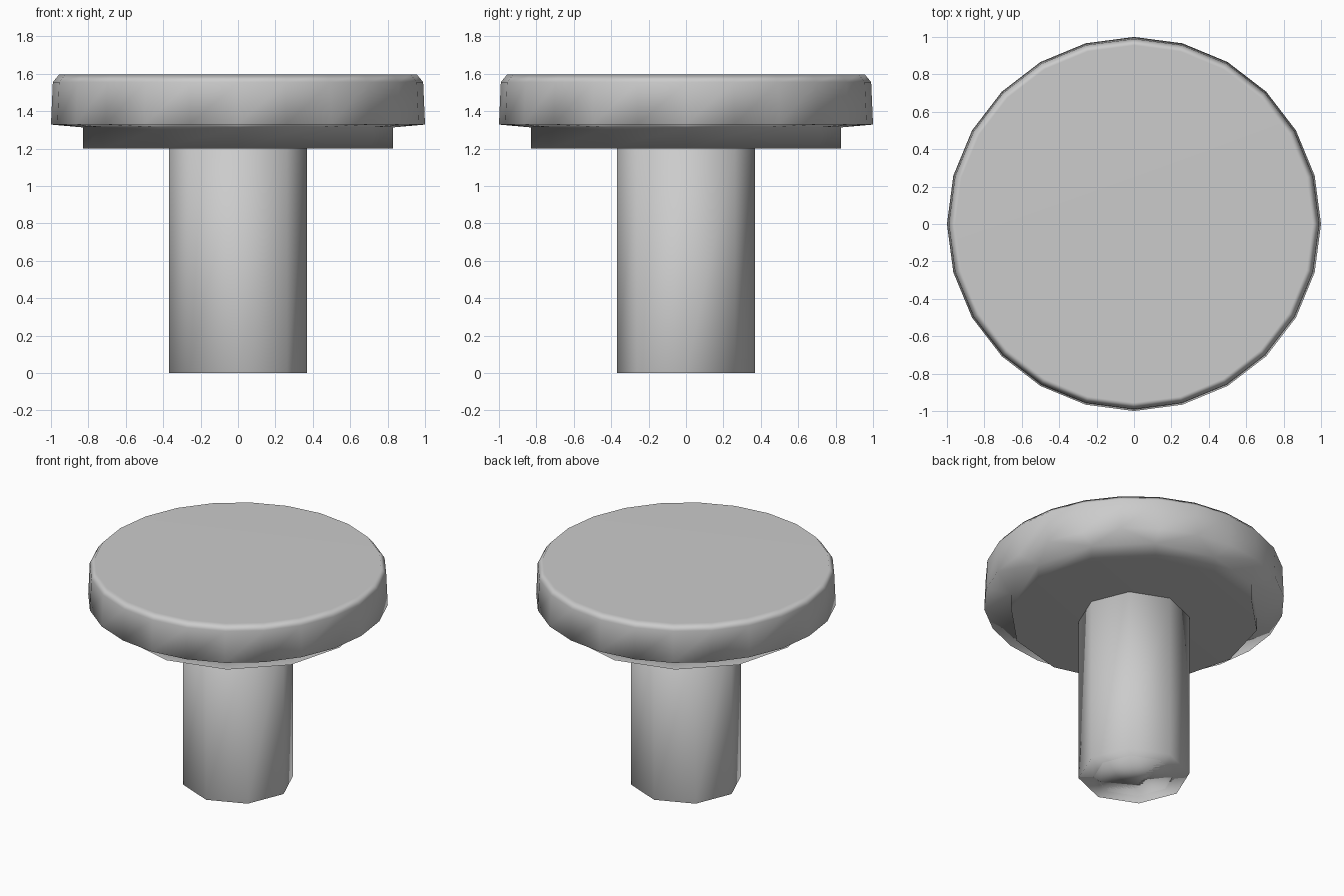
import bpy, bmesh
from math import cos, sin, tau

cube = bpy.data.objects.get("Cube")
if cube:
    bpy.data.objects.remove(cube, do_unlink=True)

metal = bpy.data.materials.new("grey_metal")
metal.use_nodes = True
grey = (0.6, 0.6, 0.6, 1)
metal.diffuse_color = grey
metal.node_tree.nodes["Principled BSDF"].inputs["Base Color"].default_value = grey


def add_ring(bm, radius, z, sides):
    """Closed polygon of edges, with a corner on the +x axis."""
    verts = [bm.verts.new((radius * cos(tau * i / sides),
                           radius * sin(tau * i / sides), z))
             for i in range(sides)]
    edges = [bm.edges.new((verts[i - 1], verts[i])) for i in range(sides)]
    return verts, edges


def turned_part(name, profile, cap_start, cap_end):
    """Bridge rings of (radius, z, sides) into one smooth solid."""
    bm = bmesh.new()
    rings = [add_ring(bm, *p) for p in profile]
    for (_, lower), (_, upper) in zip(rings, rings[1:]):
        bmesh.ops.bridge_loops(bm, edges=lower + upper)
    if cap_start:
        bm.faces.new(rings[0][0])
    if cap_end:
        bm.faces.new(rings[-1][0])
    bmesh.ops.recalc_face_normals(bm, faces=bm.faces[:])
    for face in bm.faces:
        face.smooth = True
    mesh = bpy.data.meshes.new(name)
    bm.to_mesh(mesh)
    bm.free()
    mesh.materials.append(metal)
    obj = bpy.data.objects.new(name, mesh)
    bpy.context.collection.objects.link(obj)
    # Large faces dominate the shading, so flats stay flat
    weighted = obj.modifiers.new("weighted_normals", "WEIGHTED_NORMAL")
    weighted.mode = "FACE_AREA"
    return obj


# Head: twelve-sided shoulder under a bevelled round cap
turned_part("head", [
    (0.83, 1.20, 12), (0.83, 1.313, 12),
    (1.0, 1.328, 24), (0.99, 1.555, 24), (0.955, 1.597, 24),
], True, True)

# Stem: hollow eight-sided tube, closed at the top of its bore
turned_part("stem", [
    (0.37, 1.20, 8), (0.37, 0, 8), (0.27, 0, 8), (0.27, 1.19, 8),
], True, True)
